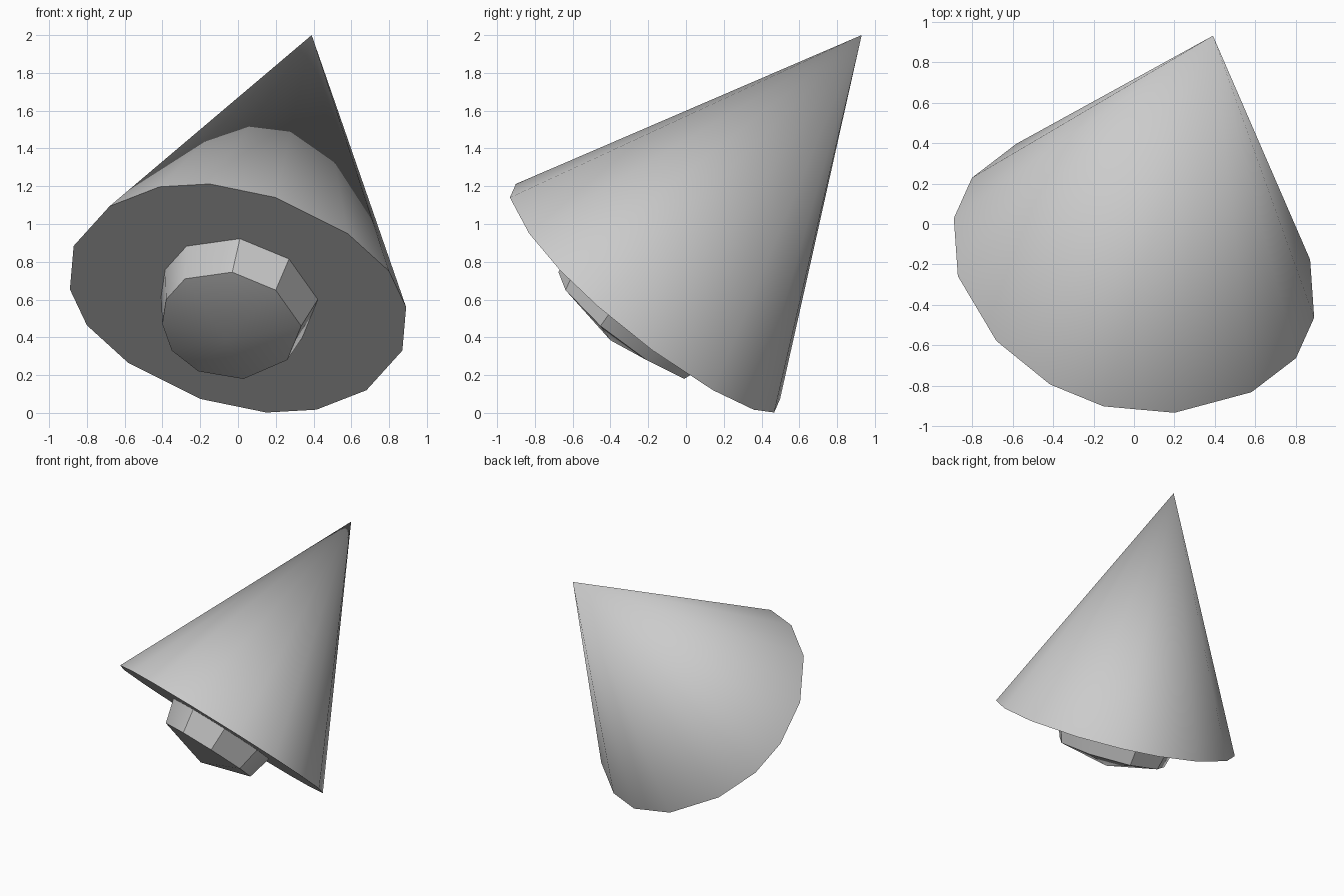
import bpy, bmesh, math
from mathutils import Vector

if "Cube" in bpy.data.objects:
    bpy.data.objects.remove(bpy.data.objects["Cube"])

CENTRE = Vector((0, -0.217, 0.607))      # middle of the cone's base
APEX = Vector((0.39, 0.93, 2.0))
AXIS = (APEX - CENTRE).normalized()

grey = bpy.data.materials.new("grey")
grey.diffuse_color = (0.6, 0.6, 0.6, 1)
grey.use_nodes = True
grey.node_tree.nodes["Principled BSDF"].inputs["Base Color"].default_value = grey.diffuse_color


def ring(points, depth, scale=1.0):
    """Place front-view (x, z) offsets on a plane across the axis, below the base."""
    mid = CENTRE - AXIS * depth
    return [mid + scale * Vector((x, -(AXIS.x * x + AXIS.z * z) / AXIS.y, z))
            for x, z in points]


def build(name, rings, tip, angle):
    """Loft the rings, cap the first one and close the last one to a tip."""
    bm = bmesh.new()
    loops = [[bm.verts.new(p) for p in r] for r in rings]
    n = len(loops[0])
    bm.faces.new(loops[0])
    for a, b in zip(loops, loops[1:]):
        for i in range(n):
            bm.faces.new((a[i], a[(i + 1) % n], b[(i + 1) % n], b[i]))
    top = bm.verts.new(tip)
    for i in range(n):
        bm.faces.new((loops[-1][i], loops[-1][(i + 1) % n], top))
    bmesh.ops.recalc_face_normals(bm, faces=bm.faces)
    me = bpy.data.meshes.new(name)
    bm.to_mesh(me)
    bm.free()
    me.materials.append(grey)
    ob = bpy.data.objects.new(name, me)
    bpy.context.collection.objects.link(ob)
    bpy.ops.object.select_all(action='DESELECT')
    ob.select_set(True)
    bpy.context.view_layer.objects.active = ob
    bpy.ops.object.shade_smooth_by_angle(angle=math.radians(angle))


# Large tilted cone: half of the base outline, the other half is its opposite
half = [(-0.15, 0.605), (0.20, 0.533), (0.58, 0.343), (0.80, 0.143),
        (0.89, -0.047), (0.87, -0.277), (0.68, -0.487), (0.415, -0.59)]
base = half + [(-x, -z) for x, z in half]
build("cone", [ring(base, 0)], APEX, 40)

# Short tapered plug under the base with a shallow pointed end
plug = [(-0.241, 0.244), (0.009, 0.279), (0.239, 0.184), (0.374, -0.006),
        (0.30, -0.186), (0.069, -0.286), (-0.17, -0.246), (-0.311, -0.136),
        (-0.361, 0.004), (-0.341, 0.134)]
build("plug", [ring(plug, 0, 1.13), ring(plug, 0.187)],
      CENTRE - AXIS * 0.295, 38)
